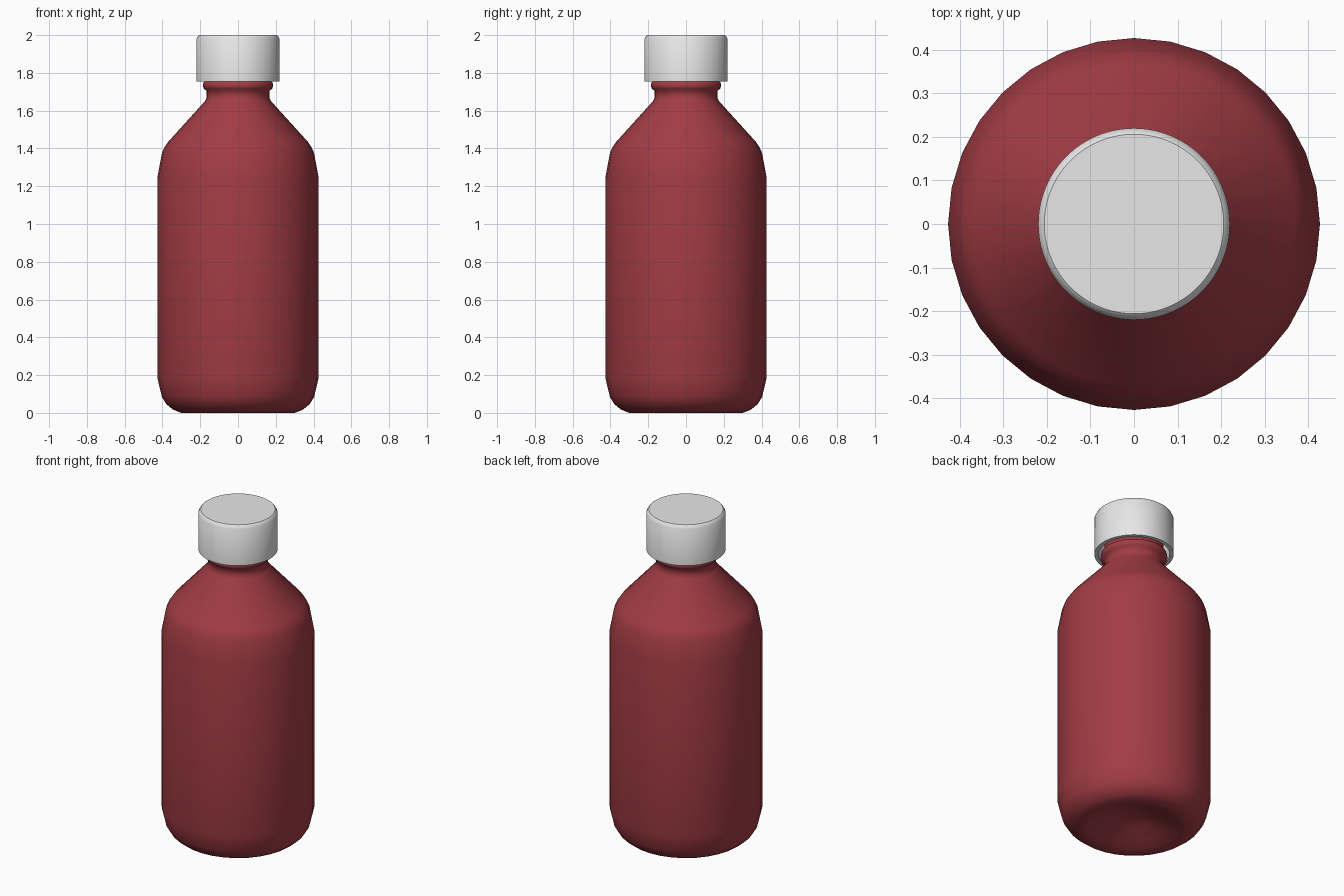
import bpy, bmesh, math

if "Cube" in bpy.data.objects:
    bpy.data.objects.remove(bpy.data.objects["Cube"])


def material(name, rgb):
    m = bpy.data.materials.new(name)
    m.diffuse_color = (*rgb, 1.0)
    m.use_nodes = True
    m.node_tree.nodes["Principled BSDF"].inputs["Base Color"].default_value = m.diffuse_color
    return m


def lathe(name, profile, sides, mat, angle):
    """Spin an (r, z) profile around z; points with r = 0 become poles."""
    bm = bmesh.new()
    rings = []
    for r, z in profile:
        if r == 0:
            rings.append([bm.verts.new((0, 0, z))] * sides)
        else:
            rings.append([bm.verts.new((r * math.cos(2 * math.pi * i / sides),
                                        r * math.sin(2 * math.pi * i / sides), z))
                          for i in range(sides)])
    for a, b in zip(rings, rings[1:]):
        for i in range(sides):
            j = (i + 1) % sides
            # dict keeps order and drops the doubled pole vertex
            bm.faces.new(list(dict.fromkeys((a[i], a[j], b[j], b[i]))))
    bmesh.ops.recalc_face_normals(bm, faces=bm.faces)
    me = bpy.data.meshes.new(name)
    bm.to_mesh(me)
    bm.free()
    me.materials.append(mat)
    for p in me.polygons:
        p.use_smooth = True
    me.set_sharp_from_angle(angle=math.radians(angle))
    ob = bpy.data.objects.new(name, me)
    bpy.context.collection.objects.link(ob)
    return ob


red = material("dark_red_plastic", (0.36, 0.045, 0.058))
white = material("white_plastic", (0.8, 0.8, 0.8))

# Bottle: dented base, straight wall, sloped shoulder, neck with bead
lathe("bottle_body", [
    (0, 0.10), (0.10, 0.07), (0.20, 0.03), (0.26, 0.008), (0.30, 0.0),
    (0.345, 0.018), (0.38, 0.047), (0.403, 0.085), (0.427, 0.185),
    (0.427, 0.70), (0.427, 1.245), (0.403, 1.375), (0.39, 1.405), (0.37, 1.435),
    (0.175, 1.65), (0.166, 1.67), (0.166, 1.705), (0.18, 1.715),
    (0.186, 1.73), (0.183, 1.75), (0.168, 1.76), (0.165, 1.78),
    (0.165, 1.94), (0, 1.94)], 32, red, 60)

# Screw cap: hollow underneath, small stepped bevel at the top
lathe("cap", [
    (0, 1.955), (0.198, 1.955), (0.198, 1.755), (0.22, 1.755),
    (0.22, 1.98), (0.216, 1.986), (0.213, 1.994), (0.206, 2.0),
    (0, 2.0)], 128, white, 35)
